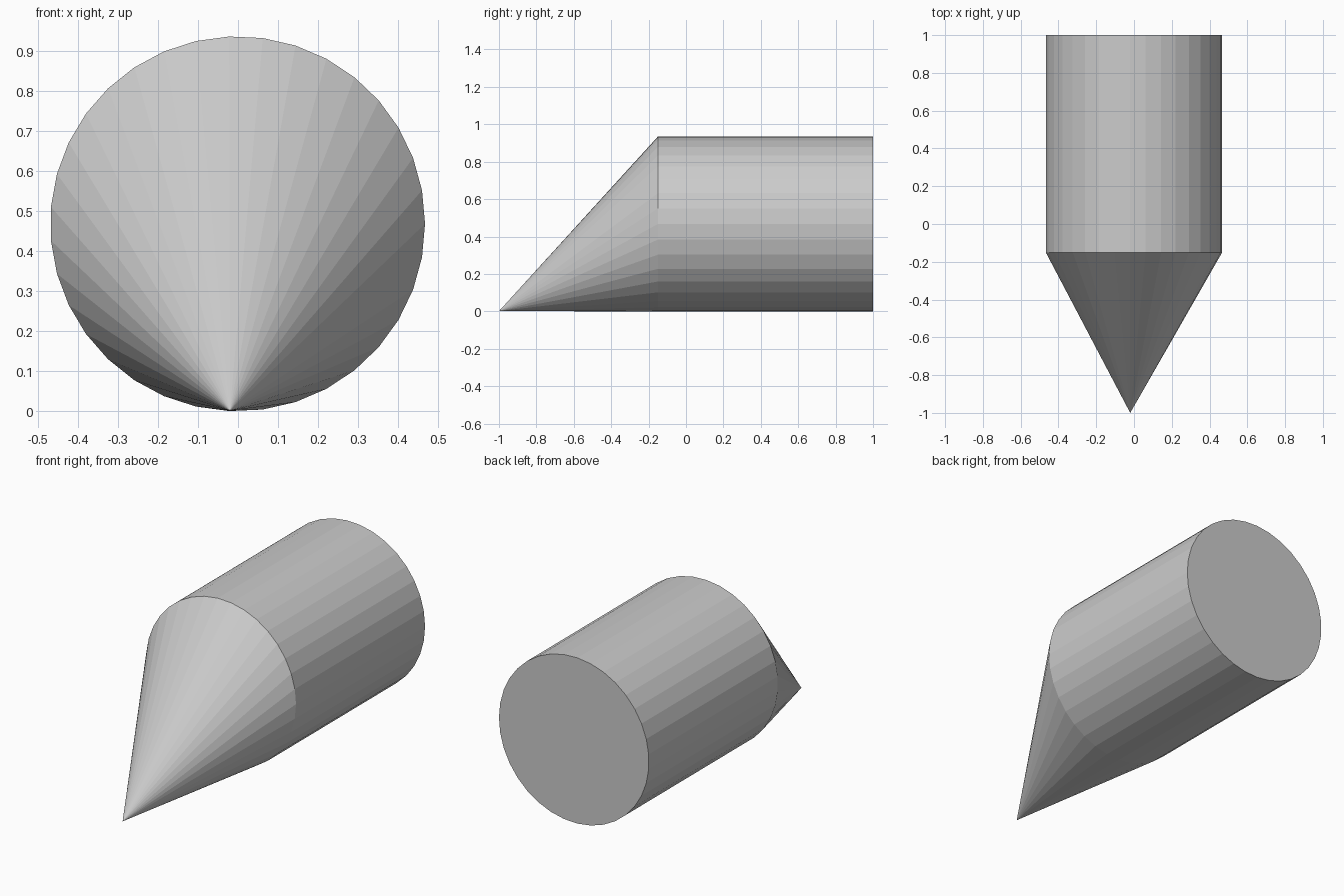
import bpy, bmesh, math

if "Cube" in bpy.data.objects:
    bpy.data.objects.remove(bpy.data.objects["Cube"])

SIDES = 35
R = 0.468
CX, CZ = -0.001, 0.4675
Y_TIP, Y_JOIN, Y_BACK = -1.0, -0.15, 1.0


def ring(bm, y):
    return [bm.verts.new((CX + R * math.cos(2 * math.pi * i / SIDES), y,
                          CZ + R * math.sin(2 * math.pi * i / SIDES)))
            for i in range(SIDES)]


def finish(bm, name):
    bmesh.ops.recalc_face_normals(bm, faces=bm.faces)
    mesh = bpy.data.meshes.new(name)
    bm.to_mesh(mesh)
    bm.free()
    obj = bpy.data.objects.new(name, mesh)
    bpy.context.collection.objects.link(obj)


# One closed shell: round barrel, flat back cap and off-centre pointed nose
bm = bmesh.new()
front = ring(bm, Y_JOIN)
back = ring(bm, Y_BACK)
apex = bm.verts.new((-0.02, Y_TIP, 0.001))
for i in range(SIDES):
    j = (i + 1) % SIDES
    bm.faces.new((front[i], front[j], back[j], back[i]))
    bm.faces.new((apex, front[j], front[i]))
bm.faces.new(back)
finish(bm, "pointed_barrel")
